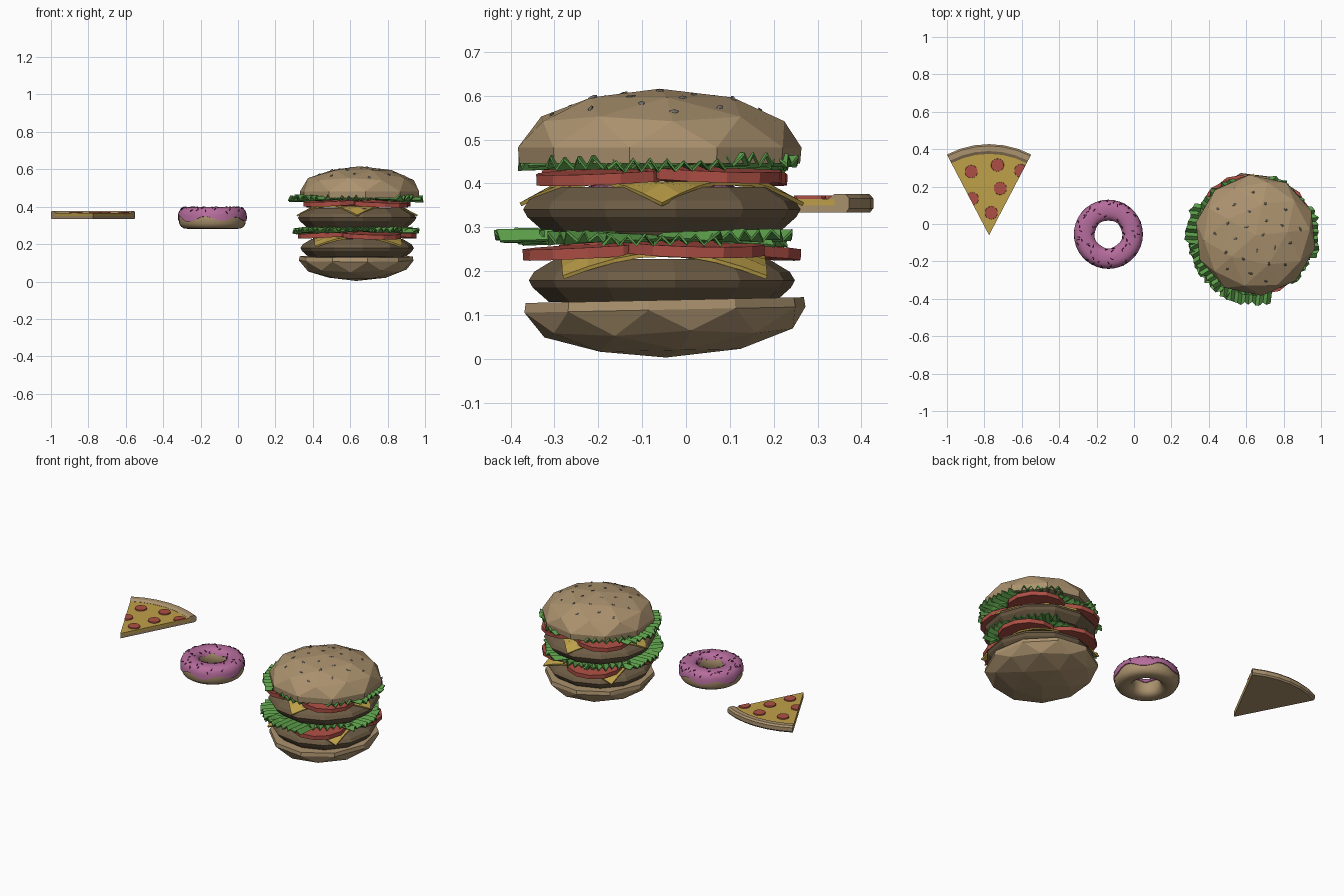
import bpy, bmesh, random
from math import sin, cos, pi, radians, sqrt, copysign, hypot
from mathutils import Matrix, Vector
from mathutils.bvhtree import BVHTree

if "Cube" in bpy.data.objects:
    bpy.data.objects.remove(bpy.data.objects["Cube"])

random.seed(4)
T, R = Matrix.Translation, Matrix.Rotation
BUN, MEAT, CHEESE = (170, 145, 110), (108, 92, 70), (190, 160, 75)
TOMATO, LEAF, ICING = (172, 80, 70), (92, 155, 75), (180, 108, 155)
SEED, SPRINKLE = (120, 115, 108), (105, 45, 85)
BX, BY = 0.637, -0.055      # burger centre
mats = {}


def make(name, bm, rgb, solid=0, smooth=False):
    bmesh.ops.recalc_face_normals(bm, faces=bm.faces)
    me = bpy.data.meshes.new(name)
    bm.to_mesh(me)
    bm.free()
    ob = bpy.data.objects.new(name, me)
    bpy.context.collection.objects.link(ob)
    if rgb not in mats:
        m = mats[rgb] = bpy.data.materials.new("colour_%d_%d_%d" % rgb)
        m.diffuse_color = [(c / 255) ** 2.2 for c in rgb] + [1]
        m.use_nodes = True
        m.node_tree.nodes["Principled BSDF"].inputs["Base Color"].default_value = m.diffuse_color
    me.materials.append(mats[rgb])
    for p in me.polygons:
        p.use_smooth = smooth
    if solid:
        mod = ob.modifiers.new("thickness", 'SOLIDIFY')
        mod.thickness, mod.offset = solid, 0
    return ob


def skin(bm, rows, wrap_rows=False, wrap_cols=False):
    """Quads between rows of points."""
    vs = [[bm.verts.new(p) for p in row] for row in rows]
    n, m = len(vs), len(vs[0])
    for i in range(n if wrap_rows else n - 1):
        for j in range(m if wrap_cols else m - 1):
            a, b = vs[i], vs[(i + 1) % n]
            k = (j + 1) % m
            bm.faces.new((a[j], a[k], b[k], b[j]))
    return vs


def prism(bm, pts, z0, z1):
    lo, hi = skin(bm, [[(x, y, z) for x, y in pts] for z in (z0, z1)], wrap_cols=True)
    bm.faces.new(lo)
    bm.faces.new(hi)


# Buns: squashed half icosphere with a short rim
def bun(centre, rx, ry, height, rim, tilt, spin):
    bm = bmesh.new()
    bmesh.ops.create_icosphere(bm, subdivisions=2, radius=1)
    bmesh.ops.bisect_plane(bm, geom=bm.verts[:] + bm.edges[:] + bm.faces[:], dist=1e-4,
                           plane_co=(0, 0, 0), plane_no=(0, 0, 1), clear_inner=True)
    edge = [e for e in bm.edges if e.is_boundary]
    new = bmesh.ops.extrude_edge_only(bm, edges=edge)["geom"]
    for v in new:
        if isinstance(v, bmesh.types.BMVert):
            v.co = (v.co.x * 0.99, v.co.y * 0.99, -rim / abs(height))
    bmesh.ops.holes_fill(bm, edges=[e for e in bm.edges if e.is_boundary], sides=0)
    bm.transform(T(centre) @ R(tilt, 4, 'X') @ Matrix.Diagonal((rx, ry, height, 1)) @ R(spin, 4, 'Z'))
    return bm


make("bottom_bun", bun((0.632, -0.048, 0.112), 0.308, 0.327, -0.109, 0.022, radians(1.2), 0.2), BUN)
top = bun((0.65, -0.06, 0.482), 0.326, 0.325, 0.134, 0.036, 0, 0.1)
tree = BVHTree.FromBMesh(top)
make("top_bun", top, BUN)

# Seeds scattered over the top bun
bm = bmesh.new()
for i in range(24):
    a, r = i * 2.4, 0.255 * sqrt((i + 0.6) / 24)
    hit, no, _, _ = tree.ray_cast(Vector((0.65 + r * cos(a), -0.06 + r * sin(a), 2)), Vector((0, 0, -1)))
    if hit:
        q = Vector((0, 0, 1)).rotation_difference(no if no.z > 0 else -no).to_matrix().to_4x4()
        bmesh.ops.create_icosphere(bm, subdivisions=1, radius=1, matrix=T(hit) @ q @
                                   R(random.uniform(0, pi), 4, 'Z') @ Matrix.Diagonal((0.013, 0.007, 0.004, 1)))
make("sesame_seeds", bm, SEED)


# Patties: faceted discs
def patty(name, z, r, h):
    bm = bmesh.new()
    prof = [(0.85, 0), (0.97, 0.33), (1, 0.5), (0.96, 0.7), (0.8, 1)]
    rows = [[(BX + r * k * cos(2 * pi * i / 12 + 0.1), BY + r * k * sin(2 * pi * i / 12 + 0.1), z + h * t)
             for i in range(12)] for k, t in prof]
    vs = skin(bm, rows, wrap_cols=True)
    bm.faces.new(vs[0])
    bm.faces.new(vs[-1])
    make(name, bm, MEAT)


patty("lower_patty", 0.13, 0.305, 0.098)
patty("upper_patty", 0.29, 0.318, 0.102)


# Cheese: square sheet whose overhang droops
def cheese(name, z, half, turn):
    bm = bmesh.new()
    rows = []
    for i in range(9):
        row = []
        for j in range(9):
            x, y = half * (i / 4 - 1), half * (j / 4 - 1)
            d = max(0, hypot(x, y) - 0.235)
            row.append((x, y, z - d * 0.55))
        rows.append(row)
    skin(bm, rows)
    bm.transform(T((BX, BY, 0)) @ R(turn, 4, 'Z'))
    make(name, bm, CHEESE, 0.009)


cheese("lower_cheese", 0.237, 0.232, 0.03)
cheese("upper_cheese", 0.4, 0.228, pi / 4)


# Tomato slices, tipped slightly outward
def tomatoes(name, z, start):
    bm = bmesh.new()
    for k in range(4):
        a = radians(start + 90 * k)
        bmesh.ops.create_cone(bm, cap_ends=True, segments=12, radius1=0.162, radius2=0.162, depth=0.025,
                              matrix=T((BX + 0.172 * cos(a), BY + 0.172 * sin(a), z + 0.006 * (k % 2))) @
                              R(a, 4, 'Z') @ R(radians(3.5), 4, 'Y'))
    make(name, bm, TOMATO)


tomatoes("lower_tomatoes", 0.246, -65)
tomatoes("upper_tomatoes", 0.416, -48)


# Lettuce: pleated leaves radiating from the middle
def lettuce(name, z, leaves):
    bm = bmesh.new()
    for k, (deg, reach) in enumerate(leaves):
        a, rows, n = radians(deg), [], 14
        lift = 0.006 * (k % 3 - 1)
        for i in range(n + 1):
            u = 0.27 * (i / n - 0.5)
            out = sqrt(reach ** 2 - u * u) - random.uniform(0, 0.025)
            s = (1 if i % 2 else -1) * random.uniform(0.5, 1)
            row = []
            for d, amp in ((0.12, 0.005), (0.24, 0.012), (out, 0.015)):
                row.append((BX + d * cos(a) - u * sin(a), BY + d * sin(a) + u * cos(a), z + lift + s * amp))
            rows.append(row)
        skin(bm, rows)
    make(name, bm, LEAF, 0.007)


lettuce("lower_lettuce", 0.276, [(180, .355), (228, .37), (263, .385), (0, .335), (312, .30),
                                 (45, .33), (90, .29), (135, .31)])
lettuce("upper_lettuce", 0.447, [(175, .37), (212, .36), (135, .33), (2, .365), (-28, .345),
                                 (48, .34), (90, .30), (262, .33)])

# Donut
DX, DY, DZ, DR = -0.137, -0.055, 0.337, 0.128


def tube(a, t, grow):
    p = lambda v: copysign(abs(v) ** 0.75, v)
    r = DR + (0.052 + grow) * p(cos(t))
    return Vector((DX + r * cos(a), DY + r * sin(a), DZ + (0.056 + grow) * p(sin(t))))


N = 36
bm = bmesh.new()
skin(bm, [[tube(2 * pi * i / N, 2 * pi * j / 16, 0) for j in range(16)] for i in range(N)], True, True)
make("donut_dough", bm, BUN, smooth=True)

# Icing shell with a wavy lower edge
bm = bmesh.new()
rows = []
for i in range(N):
    a = 2 * pi * i / N
    t0 = -0.02 + 0.13 * sin(6 * a) + 0.05 * sin(4 * a + 1)
    t1 = pi - 0.4 + 0.12 * sin(5 * a)
    ts = [t0 + (t1 - t0) * j / 10 for j in range(11)]
    rows.append([tube(a, t, 0.005) for t in ts] + [tube(a, t, -0.004) for t in reversed(ts)])
skin(bm, rows, True, True)
ob = make("donut_icing", bm, ICING)
bpy.context.view_layer.objects.active = ob
ob.select_set(True)
bpy.ops.object.shade_smooth_by_angle(angle=radians(40))

# Sprinkles
bm = bmesh.new()
for i in range(60):
    a, t = i * 2.4, random.uniform(0.35, 2.5)
    q = (tube(a, t, 1) - tube(a, t, 0)).normalized()
    turn = Vector((0, 0, 1)).rotation_difference(q).to_matrix().to_4x4()
    bmesh.ops.create_cone(bm, cap_ends=True, segments=6, radius1=0.0028, radius2=0.0028, depth=0.015,
                          matrix=T(tube(a, t, 0.006)) @ turn @ R(random.uniform(0, pi), 4, 'Z') @ R(pi / 2, 4, 'X'))
make("sprinkles", bm, SPRINKLE)

# Pizza slice
PX, PY, HALF = -0.775, -0.06, radians(27.6)


def arc(r, n=6):
    return [(PX + r * sin(HALF * (2 * i / n - 1)), PY + r * cos(HALF * (2 * i / n - 1))) for i in range(n + 1)]


bm = bmesh.new()
prism(bm, [(PX, PY)] + arc(0.45), 0.334, 0.35)
make("pizza_base", bm, BUN)
bm = bmesh.new()
prism(bm, [(PX, PY)] + arc(0.45), 0.35, 0.365)
make("pizza_cheese", bm, CHEESE)

# Crust: rounded section swept along the arc
bm = bmesh.new()
section = [(0.435, 0.334), (0.48, 0.334), (0.487, 0.343), (0.487, 0.366), (0.478, 0.376), (0.45, 0.376), (0.435, 0.366)]
cols = [[(x, y, z) for x, y in arc(r)] for r, z in section]
vs = skin(bm, cols, wrap_rows=True)
bm.faces.new([c[0] for c in vs])
bm.faces.new([c[-1] for c in vs])
make("pizza_crust", bm, BUN)

# Pepperoni, trimmed at the slice edges
bm = bmesh.new()
for x, y in [(-.87, .28), (-.73, .315), (-.605, .285), (-.715, .19), (-.865, .135), (-.763, .06)]:
    bmesh.ops.create_cone(bm, cap_ends=True, segments=14, radius1=0.036, radius2=0.034, depth=0.014,
                          matrix=T((x, y, 0.365)))
for s in (1, -1):
    bmesh.ops.bisect_plane(bm, geom=bm.verts[:] + bm.edges[:] + bm.faces[:], plane_co=(PX, PY, 0),
                           plane_no=(s * cos(HALF), -sin(HALF), 0), clear_outer=True)
    bmesh.ops.holes_fill(bm, edges=[e for e in bm.edges if e.is_boundary], sides=0)
make("pepperoni", bm, TOMATO)
